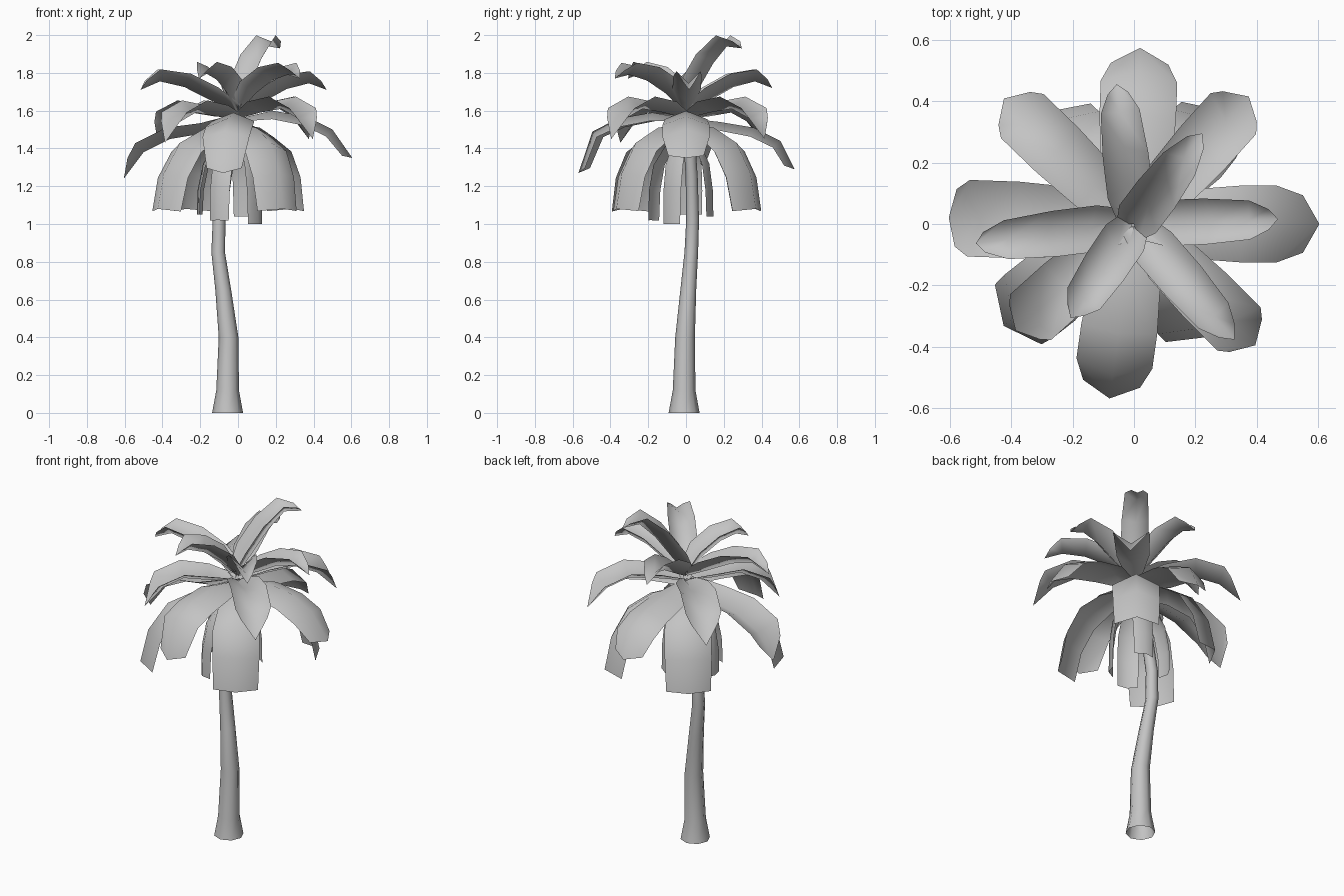
import bpy
from math import sin, cos, radians, pi
from mathutils import Vector

cube = bpy.data.objects.get("Cube")
if cube:
    bpy.data.objects.remove(cube, do_unlink=True)

grey = bpy.data.materials.new("plain_grey")
grey.use_nodes = True
grey.diffuse_color = (0.55, 0.55, 0.55, 1)
grey.node_tree.nodes["Principled BSDF"].inputs["Base Color"].default_value = (0.55, 0.55, 0.55, 1)


def loft(name, rows, closed):
    """Skin a list of equally long vertex rows with smooth quads."""
    n = len(rows[0])
    faces = []
    for i in range(len(rows) - 1):
        for j in range(n if closed else n - 1):
            k = (j + 1) % n
            faces.append((i * n + j, i * n + k, (i + 1) * n + k, (i + 1) * n + j))
    mesh = bpy.data.meshes.new(name)
    mesh.from_pydata([v for row in rows for v in row], [], faces)
    mesh.materials.append(grey)
    mesh.shade_smooth()
    obj = bpy.data.objects.new(name, mesh)
    bpy.context.collection.objects.link(obj)


# Leaning trunk: x, y, z, radius of each ring
trunk_path = [(-.055, -.01, 0, .082), (-.055, -.01, .12, .06), (-.05, -.005, .4, .052),
              (-.078, .012, .65, .042), (-.105, .028, .85, .036), (-.1, .035, 1.02, .034),
              (-.065, .03, 1.25, .032), (-.01, .01, 1.56, .03)]
loft("trunk", [[(x + r * cos(a * pi / 4), y + r * sin(a * pi / 4), z) for a in range(8)]
               for x, y, z, r in trunk_path], True)


def frond(name, azimuth, spine, half_width, taper, pull, fold):
    """Folded leaf along a spine (radius, height); edges hang below it, or rise if fold < 0."""
    a = radians(azimuth)
    out, side, up = Vector((cos(a), sin(a), 0)), Vector((-sin(a), cos(a), 0)), Vector((0, 0, 1))
    pts = [out * r + up * z for r, z in spine]
    last = len(pts) - 1
    rows = []
    for i, p in enumerate(pts):
        tangent = (pts[min(i + 1, last)] - pts[max(i - 1, 0)]).normalized()
        normal = tangent.cross(side)
        w = half_width * taper[i]
        edge = p - normal * w * fold
        if i == last:
            edge -= tangent * pull
        rows.append([edge - side * w, p, edge + side * w])
    loft(name, rows, False)


POINTED = (.6, 1, 1, .85, .45)
BROAD = (.35, .9, 1, 1, .75)
SQUARE = (.4, .8, 1, 1, .95)

# Upright channelled crown fronds: azimuth, tip radius, peak height, tip height
for i, (az, r, peak, tip) in enumerate([(187, .52, 1.755, 1.71), (2, .47, 1.745, 1.71),
                                        (-49, .5, 1.79, 1.77), (97, .46, 1.755, 1.72),
                                        (236, .37, 1.795, 1.77)]):
    spine = [(.01, 1.59), (r * .28, peak - .1), (r * .55, peak - .03), (r * .8, peak), (r, tip)]
    frond(f"upper_frond_{i + 1}", az, spine, .075, POINTED, .045, -1.0)

# Tallest frond
frond("top_frond", 53, [(0, 1.6), (.08, 1.71), (.18, 1.85), (.27, 1.94), (.37, 1.93)],
      .075, POINTED, .04, -1.0)

# Diagonal channelled fronds of the middle tier
for i, (az, r, drop) in enumerate([(48, .56, 0), (136, .59, .02), (222, .52, .02), (-45, .56, 0)]):
    spine = [(.01, 1.56), (r * .3, 1.59 - drop), (r * .58, 1.61 - drop), (r * .8, 1.56 - drop),
             (r, 1.45 - drop)]
    frond(f"middle_frond_{i + 1}", az, spine, .1, BROAD, .11, -.65)

# Long arching fronds along the axes
for i, (az, r, high, tip, fold) in enumerate([(0, .605, 1.59, 1.35, .4), (88, .575, 1.53, 1.29, .4),
                                              (178, .605, 1.47, 1.24, -.5), (262, .575, 1.58, 1.27, .4)]):
    spine = [(.01, 1.56), (.18, high + .01), (.36, high - .02), (.5, high - .09), (r, tip)]
    frond(f"arching_frond_{i + 1}", az, spine, .125, BROAD, .04 if fold > 0 else .1, fold)

# Broad drooping fronds
for i, (az, r) in enumerate([(52, .47), (127, .46), (218, .54), (-57, .44)]):
    spine = [(.01, 1.53), (r * .4, 1.51), (r * .72, 1.43), (r * .92, 1.27), (r, 1.08)]
    frond(f"drooping_frond_{i + 1}", az, spine, .13, SQUARE, 0, .5)

# Narrow fronds hanging beside the trunk
for i, (az, r, tip) in enumerate([(-40, .14, 1.0), (75, .15, 1.04), (172, .22, 1.05), (240, .22, 1.02)]):
    spine = [(.01, 1.5), (r * .5, 1.43), (r * .85, 1.32), (r * .98, 1.18), (r, tip)]
    frond(f"hanging_frond_{i + 1}", az, spine, .06, SQUARE, 0, .4)
